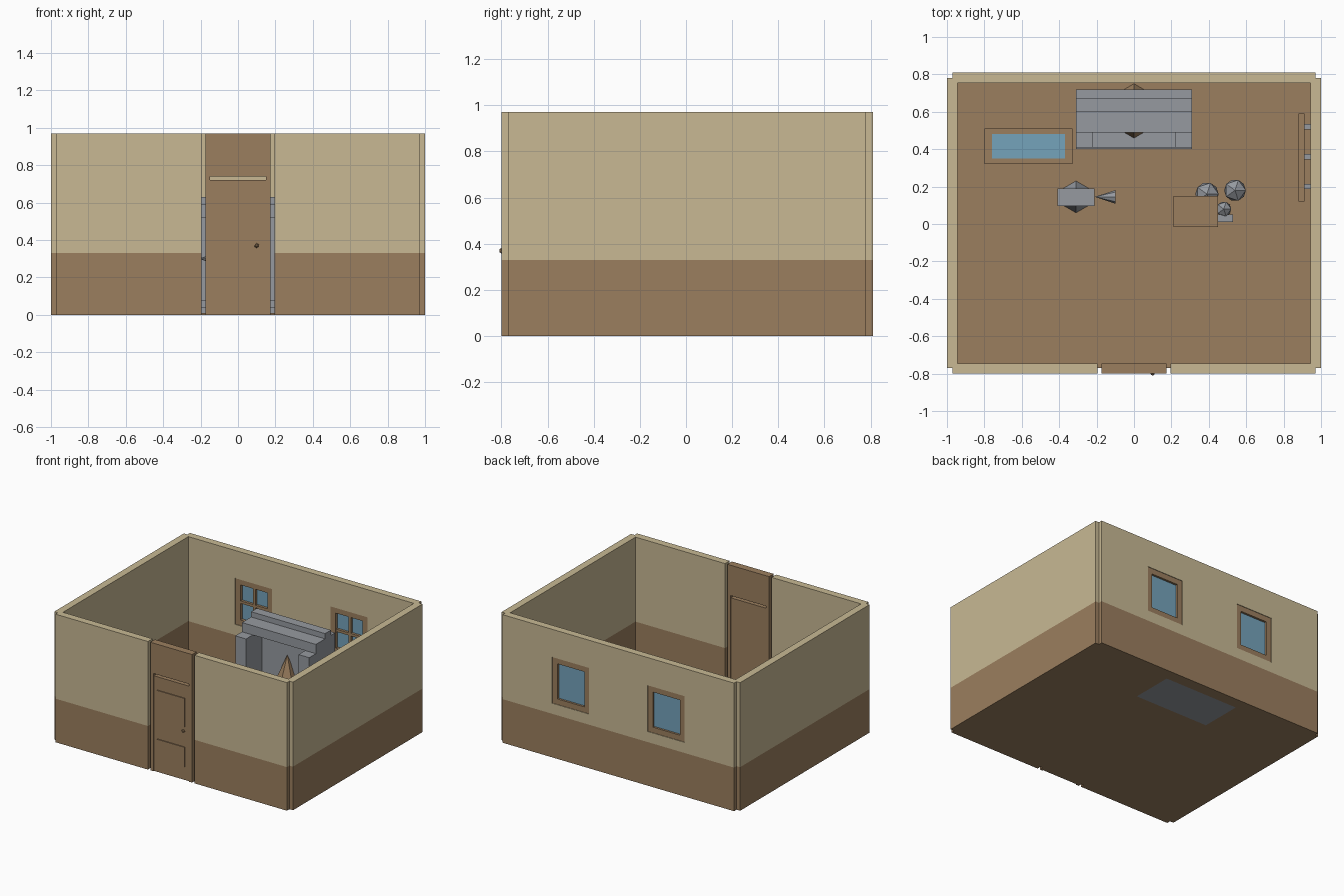
import bpy, bmesh, math
from mathutils import Vector

if "Cube" in bpy.data.objects:
    bpy.data.objects.remove(bpy.data.objects["Cube"], do_unlink=True)


def material(name, r, g, b):
    m = bpy.data.materials.new(name)
    m.use_nodes = True
    m.diffuse_color = (r, g, b, 1)
    m.node_tree.nodes["Principled BSDF"].inputs["Base Color"].default_value = (r, g, b, 1)
    return m


BEIGE = material("beige plaster", 0.58, 0.485, 0.296)
BROWN = material("brown wood", 0.33, 0.212, 0.114)
GREY = material("grey", 0.305, 0.323, 0.352)
BLUE = material("blue glass", 0.178, 0.366, 0.497)


def finish(name, bm, *mats):
    bmesh.ops.recalc_face_normals(bm, faces=bm.faces)
    mesh = bpy.data.meshes.new(name)
    bm.to_mesh(mesh)
    bm.free()
    for m in mats:
        mesh.materials.append(m)
    ob = bpy.data.objects.new(name, mesh)
    bpy.context.collection.objects.link(ob)
    return ob


def add_box(bm, x, y, z):
    lo, hi = Vector((x[0], y[0], z[0])), Vector((x[1], y[1], z[1]))
    verts = bmesh.ops.create_cube(bm, size=1)["verts"]
    for v in verts:
        v.co = Vector(hi[i] if v.co[i] > 0 else lo[i] for i in range(3))


def boxes(name, mat, *parts):
    bm = bmesh.new()
    for p in parts:
        add_box(bm, *p)
    return finish(name, bm, mat)


def cone(name, mat, loc, radius, height, sides, rot=(0, 0, 0)):
    bm = bmesh.new()
    bmesh.ops.create_cone(bm, cap_ends=True, segments=sides,
                          radius1=radius, radius2=0, depth=height)
    ob = finish(name, bm, mat)
    ob.location, ob.rotation_euler = loc, rot
    return ob


def ball(name, mat, loc, radius):
    bm = bmesh.new()
    bmesh.ops.create_icosphere(bm, subdivisions=1, radius=radius)
    ob = finish(name, bm, mat)
    ob.location = loc
    return ob


# Walls: brown wainscot below, beige above
TOP, RAIL = 0.97, 0.33


def wall(name, x, y):
    bm = bmesh.new()
    add_box(bm, x, y, (0, TOP))
    bmesh.ops.bisect_plane(bm, geom=bm.verts[:] + bm.edges[:] + bm.faces[:],
                           plane_co=(0, 0, RAIL), plane_no=(0, 0, 1))
    for f in bm.faces:
        f.material_index = 1 if f.calc_center_median().z < RAIL else 0
    return finish(name, bm, BEIGE, BROWN)


wall("wall_right", (-1, -0.945), (-0.77, 0.78))
wall("wall_left", (0.945, 1), (-0.77, 0.78))
wall("front_wall_right", (-0.97, -0.195), (-0.8, -0.745))
wall("front_wall_left", (0.195, 0.97), (-0.8, -0.745))
back = wall("back_wall", (-0.97, 0.97), (0.755, 0.81))
boxes("floor", BROWN, ((-0.97, 0.97), (-0.77, 0.78), (0, 0.01)))

# Windows in the back wall
W, Z0, Z1, T = 0.155, 0.41, 0.76, 0.042
cutter = boxes("window_cutter", BEIGE,
               *[((c - W, c + W), (0.7, 0.9), (Z0, Z1)) for c in (-0.4, 0.4)])
cutter.hide_render = True
mod = back.modifiers.new("window_holes", "BOOLEAN")
mod.operation, mod.solver, mod.object = "DIFFERENCE", "EXACT", cutter
bpy.context.view_layer.objects.active = back
bpy.ops.object.modifier_apply(modifier=mod.name)
bpy.data.objects.remove(cutter, do_unlink=True)

for side, c in (("right", -0.4), ("left", 0.4)):
    depth, bars, mid = (0.76, 0.806), (0.765, 0.784), (Z0 + Z1) / 2
    boxes("window_frame_" + side, BROWN,
          ((c - W, c - W + T), depth, (Z0, Z1)),
          ((c + W - T, c + W), depth, (Z0, Z1)),
          ((c - W + T, c + W - T), depth, (Z0, Z0 + T)),
          ((c - W + T, c + W - T), depth, (Z1 - T, Z1)),
          ((c - 0.01, c + 0.01), bars, (Z0 + T, Z1 - T)),
          ((c - W + T, c + W - T), bars, (mid - 0.01, mid + 0.01)))
    boxes("window_glass_" + side, BLUE,
          ((c - W + T, c + W - T), (0.784, 0.79), (Z0 + T, Z1 - T)))

# Door with its frame, raised panels and knob
boxes("door_frame", BROWN,
      ((-0.175, -0.15), (-0.8, -0.745), (0, TOP)),
      ((0.15, 0.175), (-0.8, -0.745), (0, TOP)),
      ((-0.15, 0.15), (-0.8, -0.745), (0.74, TOP)))
boxes("door_leaf", BROWN,
      ((-0.15, 0.15), (-0.793, -0.752), (0, 0.72)),
      ((-0.12, 0.11), (-0.8, -0.793), (0.4, 0.62)),
      ((-0.12, 0.11), (-0.8, -0.793), (0.1, 0.25)))
ball("door_knob", BROWN, (0.1, -0.798, 0.37), 0.013)

# Fireplace with stepped mantel and fire
FX = (-0.31, 0.31)
boxes("fireplace", GREY,
      (FX, (0.4, 0.72), (0, 0.04)),
      (FX, (0.41, 0.72), (0.04, 0.08)),
      ((-0.31, -0.22), (0.41, 0.6), (0.08, 0.52)),
      ((0.22, 0.31), (0.41, 0.6), (0.08, 0.52)),
      (FX, (0.6, 0.72), (0.08, 0.52)),
      (FX, (0.49, 0.72), (0.52, 0.59)),
      (FX, (0.6, 0.67), (0.59, 0.63)))
cone("fire", BROWN, (0, 0.59, 0.2), 0.16, 0.38, 6)

# Low table with glass top
TX, TY = (-0.8, -0.33), (0.32, 0.51)
boxes("table", BROWN, (TX, TY, (0.17, 0.2)),
      *[((x, x + 0.03), (y, y + 0.03), (0.01, 0.17))
        for x in (-0.8, -0.36) for y in (0.32, 0.48)])
boxes("table_glass", BLUE, ((-0.76, -0.37), (0.35, 0.48), (0.198, 0.204)))

# Camera on a tapered stand
cone("camera_stand", GREY, (-0.31, 0.145, 0.135), 0.085, 0.25, 6)
boxes("camera_body", GREY, ((-0.41, -0.21), (0.095, 0.19), (0.25, 0.35)))
cone("camera_lens", GREY, (-0.155, 0.145, 0.3), 0.036, 0.11, 8, (0, -math.pi / 2, 0))

# Toy box with toys beside it
boxes("toy_box", BROWN, ((0.21, 0.45), (-0.015, 0.15), (0.01, 0.18)))
ball("large_toy_ball", GREY, (0.39, 0.16, 0.08), 0.07)
ball("medium_toy_ball", GREY, (0.54, 0.18, 0.075), 0.065)
ball("small_toy_ball", GREY, (0.48, 0.08, 0.055), 0.045)
boxes("toy_block", GREY, ((0.45, 0.53), (0.01, 0.05), (0.01, 0.07)))

# Wall rack on the left wall with three pegs
boxes("wall_rack", BROWN, ((0.88, 0.912), (0.12, 0.59), (0.4, 0.58)))
boxes("rack_pegs", GREY,
      *[((0.912, 0.945), (y - 0.014, y + 0.014), (0.48, 0.5)) for y in (0.2, 0.36, 0.52)])
